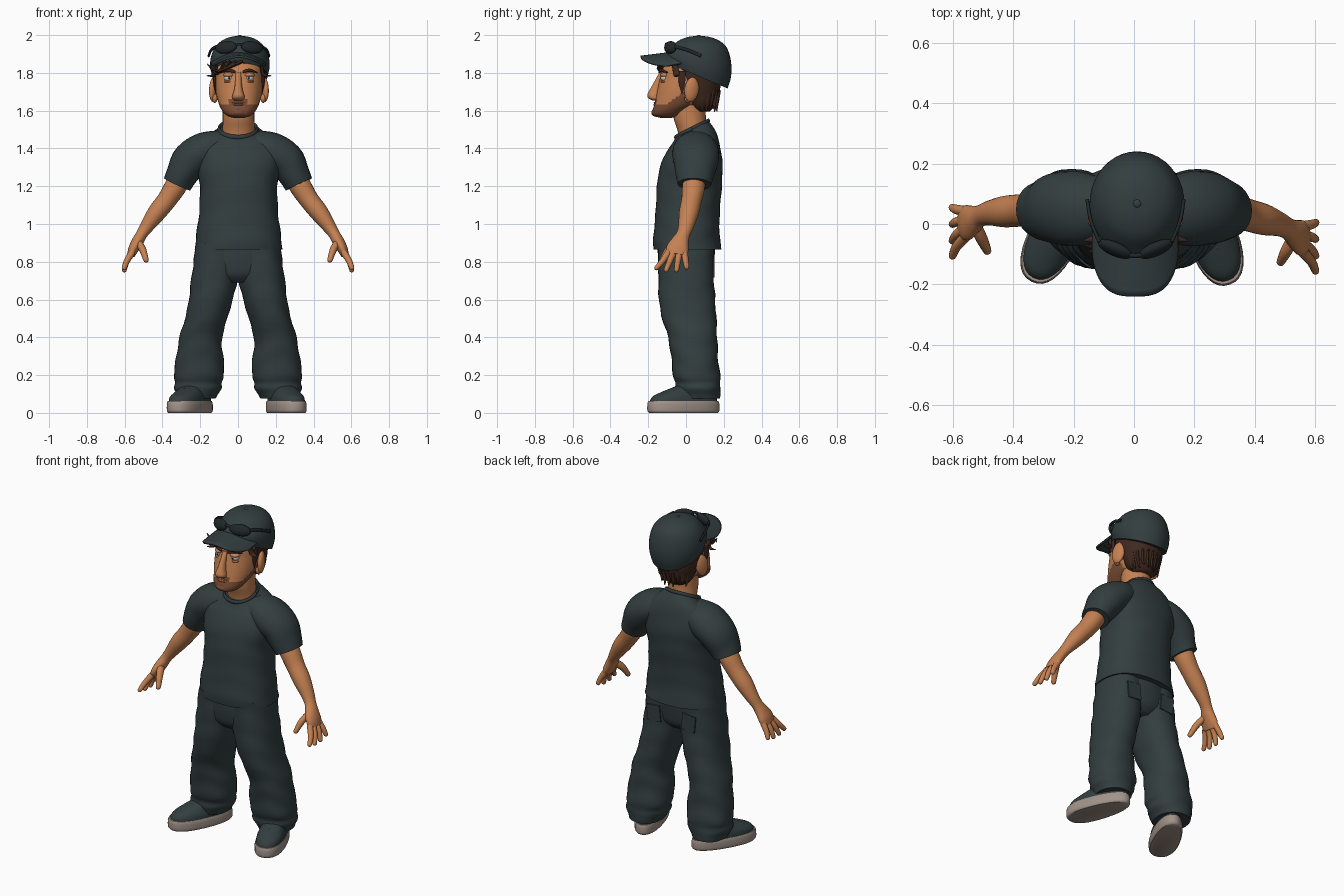
import bpy
import bmesh
import math
import random
from mathutils import Matrix, Vector, Euler

random.seed(4)
old = bpy.data.objects.get("Cube")
if old:
    bpy.data.objects.remove(old, do_unlink=True)


def material(name, r, g, b):
    mat = bpy.data.materials.new(name)
    mat.use_nodes = True
    mat.diffuse_color = (r, g, b, 1)
    shader = mat.node_tree.nodes["Principled BSDF"]
    shader.inputs["Base Color"].default_value = (r, g, b, 1)
    shader.inputs["Roughness"].default_value = 0.8
    return mat


cloth = material("dark cloth", .033, .048, .05)
skin = material("skin", .56, .22, .085)
hair_brown = material("hair brown", .05, .022, .014)
stubble = material("beard brown", .2, .075, .035)
rubber = material("sole rubber", .36, .29, .25)
white = material("eye white", .6, .58, .55)
blue = material("iris blue", .12, .2, .26)
lip = material("lip", .4, .14, .08)
black = material("lens black", .015, .02, .022)


def finish(name, bm, mat):
    bmesh.ops.recalc_face_normals(bm, faces=bm.faces)
    mesh = bpy.data.meshes.new(name)
    bm.to_mesh(mesh)
    bm.free()
    mesh.materials.append(mat)
    mesh.shade_smooth()
    mesh.set_sharp_from_angle(angle=math.radians(50))
    obj = bpy.data.objects.new(name, mesh)
    bpy.context.scene.collection.objects.link(obj)
    return obj


def spline(points, steps):
    """Smooth curve through every point, radii included."""
    out, last = [], len(points) - 1
    for i in range(last):
        a, b, c, d = (points[min(max(i + k, 0), last)] for k in (-1, 0, 1, 2))
        for s in range(steps):
            t = s / steps
            out.append([q + t / 2 * (r - p + t * (2*p - 5*q + 4*r - w + t * (3*(q - r) + w - p)))
                        for p, q, r, w in zip(a, b, c, d)])
    return out + [list(points[last])]


def loft(name, points, mat, flat=False, n=24, steps=4, power=2, taper=0, ripple=0,
         tip=False, ref=(0, 1, 0), place=Matrix()):
    """Skin of oval rings: level (x, y, z, rx, ry, tilt) or along a path (x, y, z, r1, r2)."""
    rows = spline(points, steps)
    if tip:
        end, r = Vector(rows[-1][:3]), rows[-1][3:5]
        way = (end - Vector(rows[-2][:3])).normalized()
        for a in (.4, .8, 1.2, 1.5):
            rows.append([*(end + way * r[0] * math.sin(a)), *(q * math.cos(a) for q in r)])
    bm, rings = bmesh.new(), []
    for i, row in enumerate(rows):
        centre = Vector(row[:3])
        way = Vector(rows[min(i + 1, len(rows) - 1)][:3]) - Vector(rows[max(i - 1, 0)][:3])
        way.normalize()
        u = Vector(ref)
        u = (u - way * u.dot(way)).normalized()
        v = way.cross(u)
        ring = []
        for k in range(n):
            a = math.tau * k / n
            c, s = (math.copysign(abs(f(a)) ** (2 / power), f(a)) for f in (math.cos, math.sin))
            fold = 1 + ripple * math.sin(45 * row[2] + 2 * math.sin(2 * a + 1))
            p, q = row[3] * c * fold, row[4] * s * fold
            if flat:
                offset = Vector((p * (1 - taper * s), q, row[5] * q))
            else:
                offset = u * p + v * q
            ring.append(bm.verts.new(place @ (centre + offset)))
        rings.append(ring)
    for low, high in zip(rings, rings[1:]):
        for k in range(n):
            bm.faces.new((low[k - 1], low[k], high[k], high[k - 1]))
    bm.faces.new(rings[0])
    bm.faces.new(rings[-1])
    return finish(name, bm, mat)


def ball(name, centre, size, mat, turn=(0, 0, 0)):
    bm = bmesh.new()
    bmesh.ops.create_uvsphere(bm, u_segments=24, v_segments=14, radius=1,
                              matrix=Matrix.LocRotScale(Vector(centre), Euler(turn), Vector(size)))
    return finish(name, bm, mat)


def level(x, rows):
    """Level rings from (z, y, rx, ry, optional tilt)."""
    return [(x, r[1], r[0], r[2], r[3], r[4] if len(r) > 4 else 0) for r in rows]


# Shirt
loft("shirt_body", level(.003, [
    (.865, .008, .232, .18), (.93, .003, .226, .176), (1.05, .008, .21, .17),
    (1.2, .018, .205, .172), (1.3, .028, .222, .166), (1.39, .043, .232, .142),
    (1.45, .046, .185, .118, .2), (1.485, .036, .125, .098, .42),
    (1.503, .032, .1, .086, .5)]), cloth, flat=True, n=40, power=2.3, ripple=.01)
circle = [math.tau * k / 24 for k in range(25)]
loft("shirt_collar", [(.1 * math.cos(a), .032 + .087 * math.sin(a), 1.503 + .043 * math.sin(a),
                       .012, .008) for a in circle], cloth, n=10, steps=2, ref=(0, 0, 1))

# Trouser seat
loft("trouser_hips", level(0, [(.92, .005, .215, .155), (.8, 0, .225, .148),
                               (.73, 0, .2, .135), (.69, 0, .1, .1)]), cloth, flat=True, n=36)

for side, label in ((1, "left"), (-1, "right")):
    def sided(points):
        """Put points on this side; the right forearm hangs a little further back."""
        return [(side * p[0], p[1] + (.05 * min(max(p[0] - .3, 0) * 4, 1) if side < 0 else 0),
                 *p[2:]) for p in points]

    # Sleeve, arm and hand
    loft(label + "_sleeve", sided([
        (.07, .05, 1.43, .09, .07), (.17, .05, 1.39, .12, .1), (.25, .052, 1.335, .122, .1),
        (.295, .047, 1.265, .102, .086), (.322, .045, 1.21, .09, .076)]), cloth, ripple=.015)
    loft(label + "_arm", sided([
        (.28, .045, 1.28, .055, .055), (.33, .04, 1.2, .06, .058), (.375, .03, 1.13, .054, .052),
        (.43, .015, 1.06, .052, .049), (.48, 0, .99, .041, .037), (.51, -.015, .945, .036, .03),
        (.53, -.03, .91, .046, .031), (.552, -.045, .87, .059, .028),
        (.567, -.05, .835, .054, .021)]), skin, tip=False)
    for finger, base, end, reach in (("index", -.093, -.155, .768), ("middle", -.065, -.105, .757),
                                     ("ring", -.036, -.05, .757), ("little", -.008, .004, .772)):
        loft(label + "_" + finger + "_finger", sided([
            (.56, base, .85, .018, .018), (.588, (base + end) / 2, .805, .016, .016),
            (.602, end, reach, .013, .013)]), skin, n=12, tip=True)
    loft(label + "_thumb", sided([(.53, -.045, .905, .024, .02), (.505, -.09, .865, .021, .019),
                                  (.487, -.125, .81, .015, .014)]), skin, n=12, tip=True)

    # Trouser leg with folds gathering at the ankle
    loft(label + "_trouser_leg", [
        (side * x, y, z, rx, ry, 0) for z, x, y, rx, ry in (
            (.9, .11, 0, .112, .148), (.72, .123, 0, .123, .147), (.55, .155, .01, .113, .148),
            (.4, .197, .035, .113, .13), (.3, .202, .045, .124, .124), (.2, .207, .056, .134, .124),
            (.16, .21, .062, .122, .12), (.13, .213, .062, .124, .122),
            (.1, .215, .066, .11, .115), (.075, .217, .07, .1, .108))],
        cloth, flat=True, n=32, power=2.2, ripple=.022)

    # Back pocket
    bm = bmesh.new()
    bmesh.ops.create_cube(bm, size=1, matrix=Matrix.LocRotScale(
        Vector((side * .12, .146, .77)), Euler((0, side * .1, 0)), Vector((.09, .008, .1))))
    finish(label + "_back_pocket", bm, cloth)

    # Shoe
    foot = (Matrix.Translation((side * .25, -.013, 0))
            @ Matrix.Rotation(math.radians(20 if side > 0 else -27), 4, "Z"))
    loft(label + "_shoe_sole", level(0, [
        (0, 0, .076, .19), (.012, 0, .082, .199), (.045, 0, .082, .199), (.062, 0, .078, .194)]),
        rubber, flat=True, n=36, power=2.3, taper=.13, place=foot)
    loft(label + "_shoe_upper", level(0, [
        (.05, 0, .078, .188), (.085, .005, .075, .178), (.115, .03, .064, .14),
        (.145, .06, .052, .09), (.16, .075, .045, .07)]),
        cloth, flat=True, n=36, power=2.2, taper=.13, place=foot)
    for k in range(3):
        y, z = -.1 + .03 * k, .114 + .012 * k
        loft(label + "_shoe_lace", [(-.035, y, z - .012, .006, .005), (0, y, z, .006, .005),
                                    (.035, y, z - .012, .006, .005)], cloth, n=8, place=foot)

    # Ear, eye and brow
    mid = .005
    ball(label + "_ear", (mid + side * .135, .03, 1.712), (.02, .04, .066), skin,
         (-.15, 0, side * .35))
    ball(label + "_ear_lobe", (mid + side * .128, .012, 1.665), (.014, .02, .024), skin)
    eye = mid + side * .052
    ball(label + "_eyeball", (eye, -.107, 1.773), (.027, .027, .021), white)
    ball(label + "_iris", (eye, -.1235, 1.773), (.011, .012, .011), blue)
    ball(label + "_pupil", (eye, -.1325, 1.773), (.005, .005, .005), black)
    ball(label + "_eyelid", (eye, -.106, 1.789), (.031, .032, .014), skin)
    ball(label + "_eye_bag", (eye, -.106, 1.754), (.029, .029, .01), skin)
    loft(label + "_eyebrow", [(mid + side * x, y, z, .006, r) for x, y, z, r in (
        (.02, -.14, 1.804, .006), (.055, -.133, 1.814, .009), (.095, -.1, 1.803, .003))],
        hair_brown, n=10)

    # Sunglasses resting on the cap
    ball(label + "_lens", (mid + side * .068, -.083, 1.935), (.062, .022, .034), black,
         (-.35, side * .12, side * .4))
    loft(label + "_glasses_arm", [(mid + side * x, y, z, .006, .009) for x, y, z in (
        (.12, -.06, 1.94), (.148, .01, 1.92), (.16, .08, 1.89))], black, n=10, ref=(1, 0, 0))

loft("glasses_bridge", [(-.03, -.1, 1.945, .008, .008), (.005, -.105, 1.952, .008, .008),
                        (.04, -.1, 1.945, .008, .008)], black, n=10)

# Neck and head
loft("neck", level(.003, [(1.44, .045, .088, .08), (1.5, .033, .086, .079),
                          (1.56, .02, .084, .085), (1.63, .02, .085, .085)]), skin, flat=True)
head = loft("head", level(.005, [
    (1.562, -.105, .03, .03), (1.574, -.103, .064, .07), (1.6, -.085, .089, .092),
    (1.64, -.045, .108, .121), (1.7, -.008, .122, .146), (1.77, .015, .126, .153),
    (1.83, .032, .126, .152), (1.885, .055, .1, .11)]), skin, flat=True, n=64, steps=8, power=2.15)

# Beard follows the jaw up to the ears
head.data.materials.append(stubble)
for face in head.data.polygons:
    x, y, z = face.center
    edge = 1.635 + .75 * max(0, y + .1)
    if y < -.12 and abs(x) < .05:
        edge = 1.664
    if y < .02 and z < edge:
        face.material_index = 1

loft("nose", level(.002, [(1.653, -.155, .02, .018), (1.663, -.166, .031, .03),
                          (1.68, -.171, .032, .034), (1.705, -.163, .024, .032),
                          (1.75, -.147, .017, .023), (1.805, -.13, .014, .01)]), skin, flat=True)
ball("lower_lip", (.003, -.161, 1.632), (.03, .012, .007), lip)
ball("upper_lip", (.003, -.162, 1.642), (.034, .01, .004), lip)
ball("chin", (.004, -.15, 1.59), (.042, .034, .024), stubble)

# Hair at the back and sides, with loose locks
loft("hair", level(.006, [(1.595, .075, .06, .05), (1.63, .08, .097, .073), (1.7, .072, .121, .106),
                          (1.76, .055, .134, .13), (1.825, .045, .138, .148)]),
     hair_brown, flat=True, n=36)


def lock(name, start, middle, end, size=.016):
    loft(name, [(*start, size, size / 2), (*middle, size, size / 2), (*end, .002, .002)],
         hair_brown, n=8, ref=(.3, .9, .2))


for k in range(11):
    a = math.radians(5 + 17 * k)
    c, s, flare = math.cos(a), math.sin(a), random.uniform(.07, .095)
    lock("nape_lock", (.005 + .112 * c, .07 + .1 * s, 1.71), (.005 + .1 * c, .075 + .085 * s, 1.65),
         (.005 + flare * c, .08 + flare * s, 1.6 + random.uniform(-.01, .015)))
for k in range(4):
    lift = .018 * k
    lock("fringe_lock", (.02 - .03 * k, -.115, 1.86), (-.06 - .016 * k, -.137 + lift, 1.825 - lift / 2),
         (-.125 - .013 * k, -.125 + lift, 1.795 + lift), .018)
for side in (1, -1):
    lock("temple_lock", (.005 + side * .12, -.06, 1.84), (.005 + side * .13, -.05, 1.79),
         (.005 + side * .172, -.055, 1.785))
    lock("sideburn", (.005 + side * .13, -.02, 1.81), (.005 + side * .127, -.022, 1.75),
         (.005 + side * .121, -.02, 1.69), .018)

# Cap crown, button and curved brim
loft("cap_crown", level(.01, [
    (1.785, .06, .147, .16, -.42), (1.83, .065, .157, .173, -.3), (1.88, .068, .154, .171, -.15),
    (1.93, .068, .135, .15), (1.968, .068, .1, .112), (1.99, .068, .052, .058),
    (1.996, .068, .004, .004)]), cloth, flat=True, n=40)
ball("cap_button", (.01, .068, 1.993), (.014, .014, .007), cloth)

bm = bmesh.new()
across, deep = 28, 8
grid = []
for i in range(across + 1):
    s = .998 * math.sin(math.pi * (i / across - .5))
    back, front = -.08 + .1 * s * s, -.085 - .155 * math.sqrt(1 - abs(s) ** 3)
    grid.append([bm.verts.new((.004 + .138 * s, back + (front - back) * j / deep,
                               1.905 - .05 * s * s - .02 * j / deep)) for j in range(deep + 1)])
for left, right in zip(grid, grid[1:]):
    for j in range(deep):
        bm.faces.new((left[j], right[j], right[j + 1], left[j + 1]))
brim = finish("cap_brim", bm, cloth)
thick = brim.modifiers.new("thickness", "SOLIDIFY")
thick.thickness = .012
thick.offset = 0
